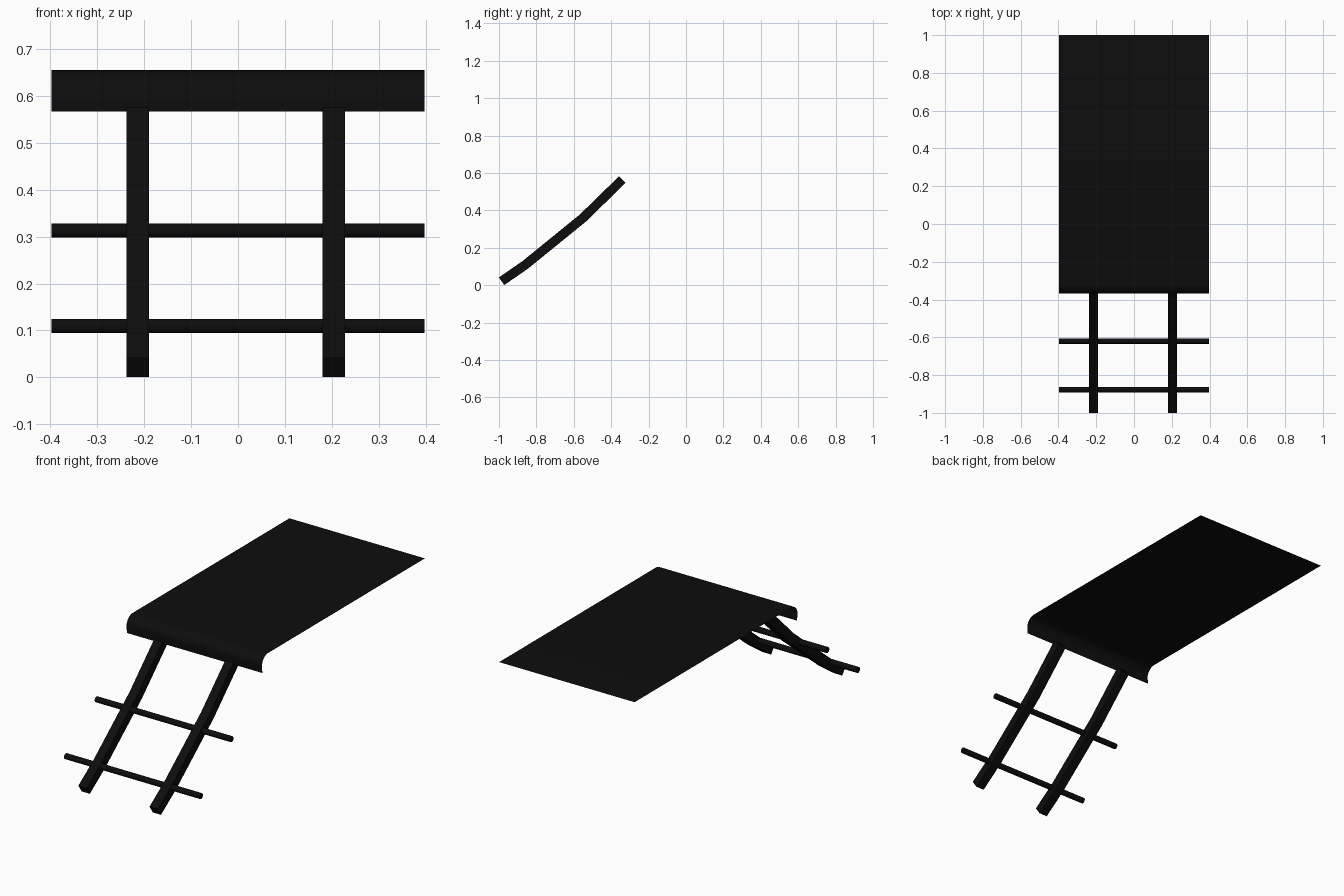
import bpy, bmesh, math
from mathutils import Vector

cube = bpy.data.objects.get("Cube")
if cube:
    bpy.data.objects.remove(cube)

black = bpy.data.materials.new("near_black")
black.use_nodes = True
COLOR = (0.004, 0.004, 0.004, 1)
black.diffuse_color = COLOR
black.node_tree.nodes["Principled BSDF"].inputs["Base Color"].default_value = COLOR


def finish(name, bm):
    bmesh.ops.recalc_face_normals(bm, faces=bm.faces)
    mesh = bpy.data.meshes.new(name)
    bm.to_mesh(mesh)
    bm.free()
    mesh.materials.append(black)
    obj = bpy.data.objects.new(name, mesh)
    bpy.context.collection.objects.link(obj)
    return obj


def extrude_profile(name, profile, x0, x1, closed):
    """Sweep a (y, z) profile along x; a closed one becomes a solid."""
    bm = bmesh.new()
    a, b = ([bm.verts.new((x, p[0], p[1])) for p in profile] for x in (x0, x1))
    n = len(profile)
    for i in range(n if closed else n - 1):
        j = (i + 1) % n
        bm.faces.new((a[i], a[j], b[j], b[i]))
    if closed:
        bm.faces.new(a)
        bm.faces.new(b)
    return finish(name, bm)


def thicken(path, half):
    """Outline of a bent strip, mitred at its bends."""
    pts = [Vector(p) for p in path]
    dirs = [(q - p).normalized() for p, q in zip(pts, pts[1:])]
    normals = [Vector((-d.y, d.x)) for d in dirs]
    upper, lower = [], []
    for i, p in enumerate(pts):
        before, after = normals[max(i - 1, 0)], normals[min(i, len(dirs) - 1)]
        m = (before + after).normalized()
        m *= half / m.dot(after)
        upper.append(p + m)
        lower.append(p - m)
    return upper + lower[::-1]


# Thin deck sheet with a rounded lip hanging at the front
HALF_W = 0.398
deck_profile = [(1.0, 0.655)]
for i in range(9):
    t = math.radians(90 + 90 * i / 8)
    deck_profile.append((-0.317 + 0.05 * math.cos(t), 0.605 + 0.05 * math.sin(t)))
deck_profile.append((-0.364, 0.567))
deck = extrude_profile("deck_sheet", deck_profile, -HALF_W, HALF_W, False)

# Two bent ladder rails
rail = thicken([(-0.986, 0.021), (-0.86, 0.108), (-0.55, 0.36), (-0.34, 0.565)], 0.025)
for name, x in (("right_rail", -0.214), ("left_rail", 0.204)):
    extrude_profile(name, rail, x - 0.024, x + 0.024, True)

# Rungs through the rails
for name, y, z in (("lower_rung", -0.877, 0.109), ("upper_rung", -0.62, 0.313)):
    ring = [(y + 0.015 * math.cos(math.tau * i / 12),
             z + 0.015 * math.sin(math.tau * i / 12)) for i in range(12)]
    rung = extrude_profile(name, ring, -HALF_W, HALF_W, True)

# Smooth the curved parts, keeping sharp edges
for obj in bpy.context.collection.objects:
    smooth = obj.type == "MESH" and obj.name in ("deck_sheet", "lower_rung", "upper_rung")
    obj.select_set(smooth)
bpy.context.view_layer.objects.active = deck
bpy.ops.object.shade_smooth_by_angle(angle=math.radians(35))
